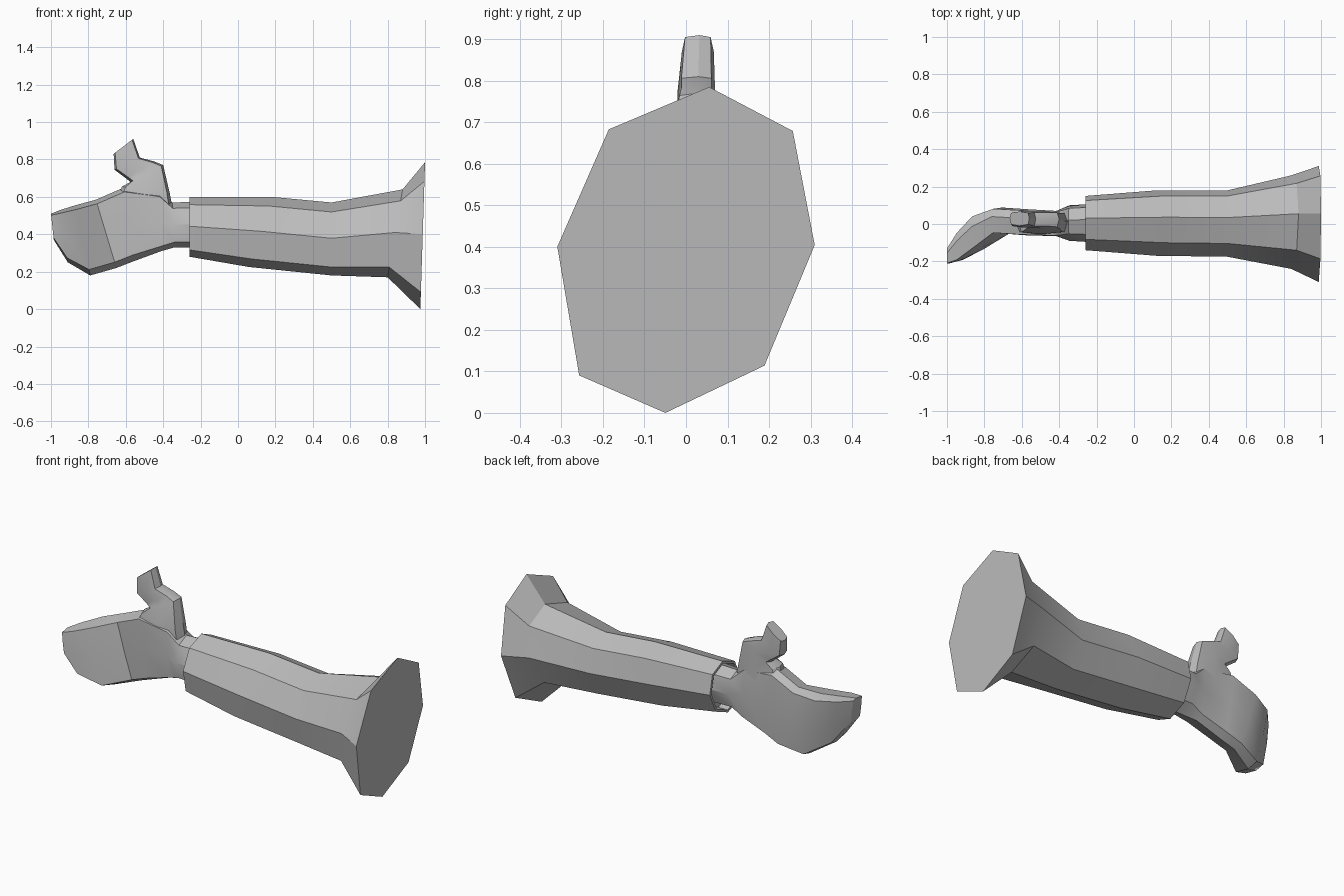
import bpy, bmesh
from math import radians

if "Cube" in bpy.data.objects:
    bpy.data.objects.remove(bpy.data.objects["Cube"], do_unlink=True)

grey = bpy.data.materials.new("plain_grey")
grey.use_nodes = True
grey.diffuse_color = (0.5, 0.5, 0.5, 1)
grey.node_tree.nodes["Principled BSDF"].inputs["Base Color"].default_value = (0.5, 0.5, 0.5, 1)

# Cross-sections in (y, height), each from -1 to 1, starting at the top
OCTAGON = [(.18, 1), (.83, .73), (1, .03), (.61, -.71),
           (-.16, -1), (-.83, -.77), (-1, .02), (-.6, .74)]
MITT = [(.3, 1), (.9, .88), (1, 0), (.9, -.9),
        (.2, -1), (-.95, -.83), (-1, 0), (-.95, .88)]
THUMB = [(.1, 1), (.8, .88), (1, 0), (.8, -.85),
         (.1, -1), (-.8, -.85), (-1, 0), (-.8, .88)]


def loft(name, sections):
    """Each section: shape, top (x, z), bottom (x, z), front y, back y."""
    bm = bmesh.new()
    rings = []
    for shape, top, bottom, front, back in sections:
        ring = []
        for u, v in shape:
            t = (v + 1) / 2
            x = bottom[0] + (top[0] - bottom[0]) * t
            z = bottom[1] + (top[1] - bottom[1]) * t
            y = front + (back - front) * (u + 1) / 2
            ring.append(bm.verts.new((x, y, z)))
        rings.append(ring)
    n = len(rings[0])
    for a, b in zip(rings, rings[1:]):
        for i in range(n):
            j = (i + 1) % n
            bm.faces.new((a[i], a[j], b[j], b[i]))
    bm.faces.new(rings[0])
    bm.faces.new(rings[-1])
    bmesh.ops.recalc_face_normals(bm, faces=bm.faces)
    mesh = bpy.data.meshes.new(name)
    bm.to_mesh(mesh)
    bm.free()
    mesh.materials.append(grey)
    obj = bpy.data.objects.new(name, mesh)
    bpy.context.collection.objects.link(obj)
    bpy.ops.object.select_all(action='DESELECT')
    obj.select_set(True)
    bpy.context.view_layer.objects.active = obj
    bpy.ops.object.shade_smooth_by_angle(angle=radians(28))
    return obj


# Sleeve with a recessed cuff opening and a flared end
loft("sleeve", [
    (OCTAGON, (-.2, .585), (-.2, .295), -.125, .135),
    (OCTAGON, (-.26, .585), (-.26, .295), -.125, .135),
    (OCTAGON, (-.26, .6), (-.26, .28), -.14, .15),
    (OCTAGON, (.18, .6), (.06, .225), -.17, .18),
    (OCTAGON, (.5, .57), (.5, .18), -.175, .18),
    (OCTAGON, (.88, .64), (.8, .17), -.24, .26),
    (OCTAGON, (1, .785), (.975, 0), -.31, .31),
])

# Wrist, palm and the fingers bending forward
loft("hand", [
    (OCTAGON, (-.18, .575), (-.18, .33), -.1, .11),
    (OCTAGON, (-.35, .57), (-.34, .33), -.09, .1),
    (MITT, (-.42, .62), (-.41, .31), -.065, .07),
    (MITT, (-.61, .65), (-.56, .255), -.06, .08),
    (MITT, (-.76, .585), (-.65, .22), -.05, .088),
    (MITT, (-.87, .555), (-.79, .18), -.135, .05),
    (MITT, (-.95, .53), (-.91, .25), -.195, -.04),
    (MITT, (-1, .51), (-.985, .37), -.212, -.125),
])

# Thumb, rising from the palm and hooking outward
loft("thumb", [
    (THUMB, (-.35, .54), (-.66, .57), -.055, .07),
    (THUMB, (-.365, .62), (-.62, .655), -.055, .07),
    (THUMB, (-.4, .77), (-.575, .68), -.025, .07),
    (THUMB, (-.45, .79), (-.6, .7), -.02, .07),
    (THUMB, (-.525, .81), (-.66, .745), -.02, .07),
    (THUMB, (-.56, .91), (-.665, .83), -.01, .067),
])
